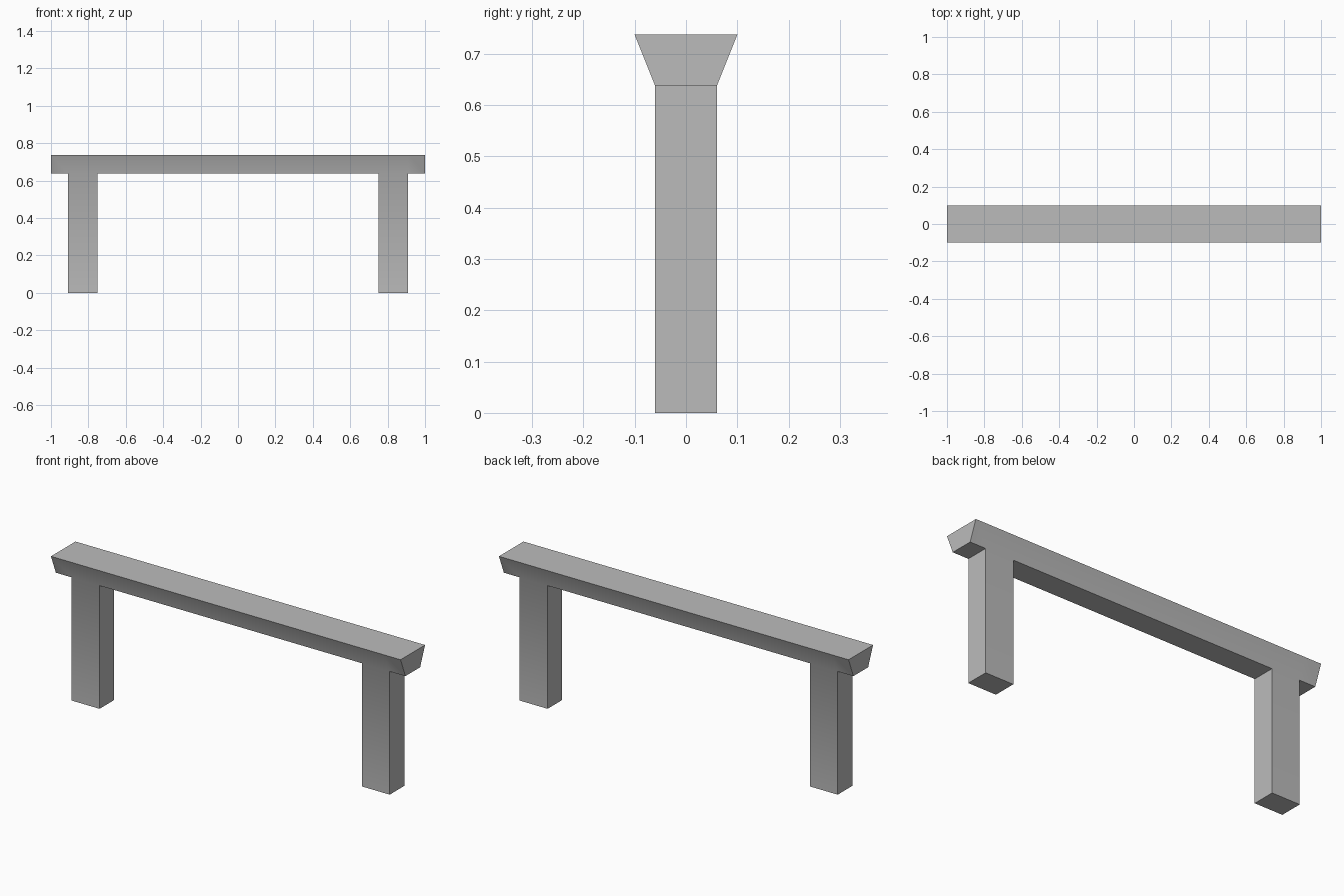
import bpy
import bmesh
from math import radians

if "Cube" in bpy.data.objects:
    bpy.data.objects.remove(bpy.data.objects["Cube"], do_unlink=True)

grey = bpy.data.materials.new("plain grey")
grey.use_nodes = True
colour = (0.5, 0.5, 0.5, 1)
grey.diffuse_color = colour
grey.node_tree.nodes["Principled BSDF"].inputs["Base Color"].default_value = colour

HALF_BOTTOM, HALF_TOP = 0.06, 0.1
Z_BOTTOM, Z_TOP = 0.637, 0.737
LEG_IN, LEG_OUT = 0.75, 0.91

# Beam: a trapezoid section carried along x, with cuts at the leg sides
bm = bmesh.new()
rings = []
for x in (-1, -LEG_OUT, -LEG_IN, LEG_IN, LEG_OUT, 1):
    section = [(-HALF_BOTTOM, Z_BOTTOM), (HALF_BOTTOM, Z_BOTTOM),
               (HALF_TOP, Z_TOP), (-HALF_TOP, Z_TOP)]
    rings.append([bm.verts.new((x, y, z)) for y, z in section])
undersides = []
for a, b in zip(rings, rings[1:]):
    for i in range(4):
        j = (i + 1) % 4
        face = bm.faces.new((a[i], a[j], b[j], b[i]))
        if i == 0:
            undersides.append(face)
bm.faces.new(rings[0])
bm.faces.new(rings[-1])

# Legs: pulled straight down from the beam's underside
for face in (undersides[1], undersides[3]):
    foot = bmesh.ops.extrude_discrete_faces(bm, faces=[face])["faces"][0]
    for vert in foot.verts:
        vert.co.z = 0
bmesh.ops.remove_doubles(bm, verts=bm.verts, dist=0.0001)
bmesh.ops.recalc_face_normals(bm, faces=bm.faces)

mesh = bpy.data.meshes.new("bench")
bm.to_mesh(mesh)
bm.free()
mesh.materials.append(grey)
bench = bpy.data.objects.new("bench", mesh)
bpy.context.collection.objects.link(bench)

# Soft blend where the sloped beam meets the legs, sharp elsewhere
bpy.ops.object.select_all(action="DESELECT")
bench.select_set(True)
bpy.context.view_layer.objects.active = bench
bpy.ops.object.shade_smooth_by_angle(angle=radians(30))
